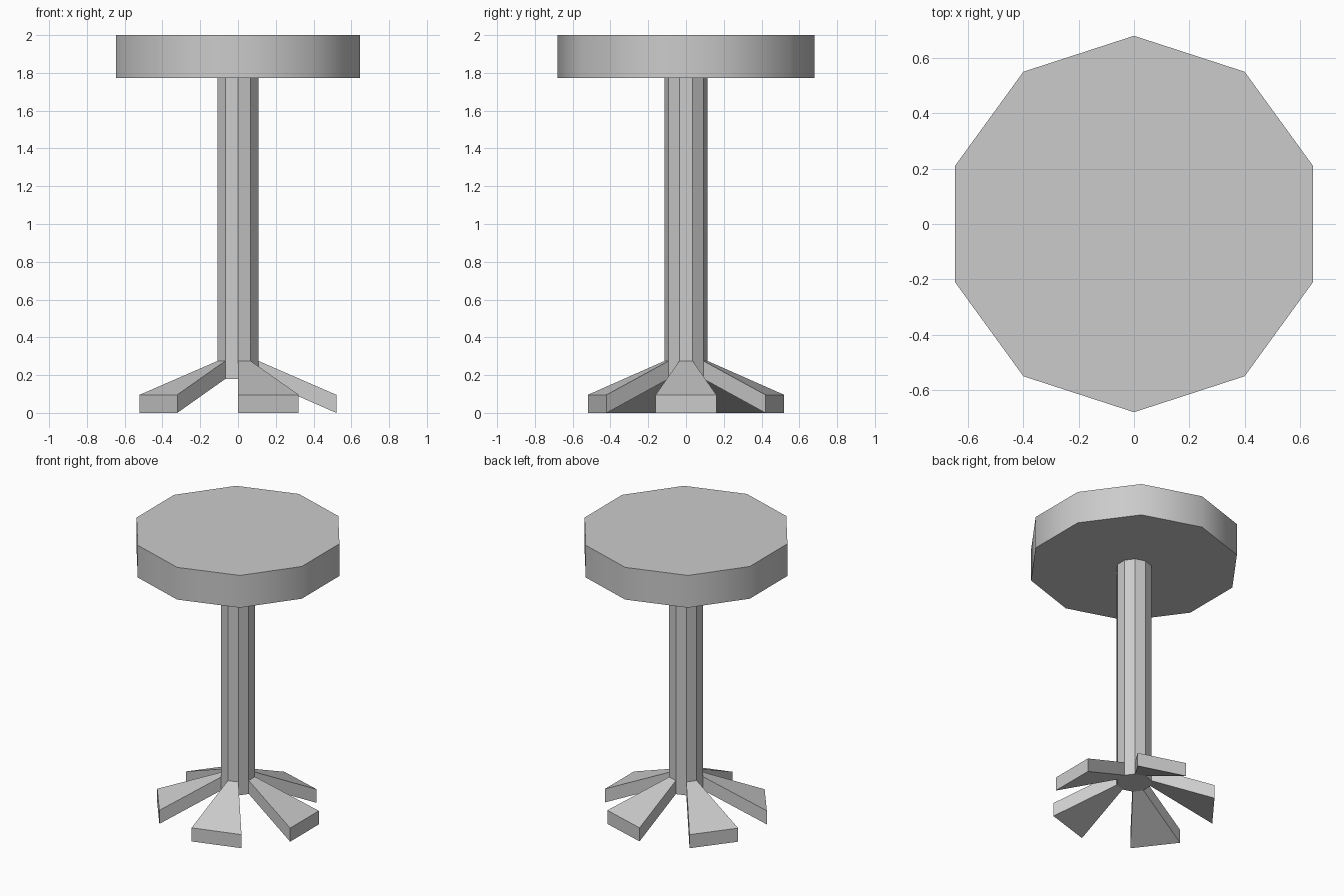
import bpy, bmesh, math

if "Cube" in bpy.data.objects:
    bpy.data.objects.remove(bpy.data.objects["Cube"])

SIDES = 10
POLE_R = 0.114
POLE_BASE, LEG_TOP, SEAT_BASE = 0.18, 0.275, 1.772


def ring_point(i, rx, ry, z):
    # ten-sided ring with a corner pointing straight to the front
    a = math.radians(-90 + i * 360 / SIDES)
    return (rx * math.cos(a), ry * math.sin(a), z)


def finish(name, bm):
    bmesh.ops.recalc_face_normals(bm, faces=bm.faces[:])
    mesh = bpy.data.meshes.new(name)
    bm.to_mesh(mesh)
    bm.free()
    obj = bpy.data.objects.new(name, mesh)
    bpy.context.collection.objects.link(obj)
    return obj


def prism(name, r, z0, z1):
    bm = bmesh.new()
    base = bm.faces.new([bm.verts.new(ring_point(i, r, r, z0)) for i in range(SIDES)])
    top = bmesh.ops.extrude_face_region(bm, geom=[base], use_keep_orig=True)["geom"]
    for v in top:
        if isinstance(v, bmesh.types.BMVert):
            v.co.z = z1
    return finish(name, bm)


# Round seat with smooth rim and crisp top and bottom edges
seat = prism("seat", 0.68, SEAT_BASE, 2.0)
bpy.context.view_layer.objects.active = seat
seat.select_set(True)
bpy.ops.object.shade_smooth_by_angle(angle=math.radians(40))
seat.select_set(False)

# Ten-sided pole
prism("pole", POLE_R, POLE_BASE, SEAT_BASE)

# Five flared legs, one on every other side of the pole
for n in range(5):
    bm = bmesh.new()
    i = 2 * n
    inner = [bm.verts.new(ring_point(k, POLE_R, POLE_R, z)) for k, z in
             ((i, POLE_BASE), (i + 1, POLE_BASE), (i + 1, LEG_TOP), (i, LEG_TOP))]
    outer = [bm.verts.new(ring_point(k, 0.547, 0.519, z)) for k, z in
             ((i, 0), (i + 1, 0), (i + 1, 0.096), (i, 0.096))]
    for k in range(4):
        m = (k + 1) % 4
        bm.faces.new((inner[k], inner[m], outer[m], outer[k]))
    end = bm.faces.new(outer)
    cap = bm.faces.new(inner[::-1])
    finish(f"leg_{n + 1}", bm)
